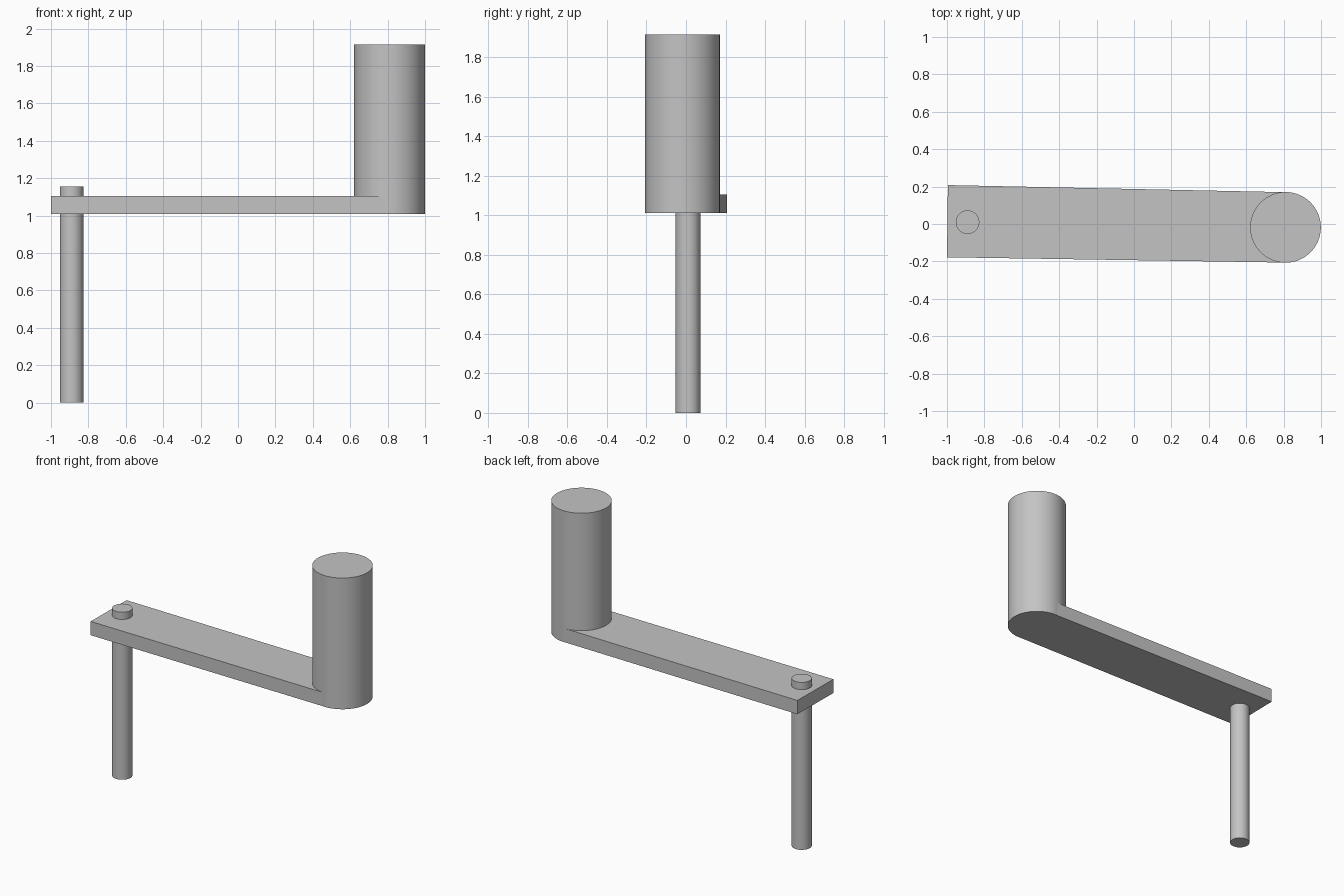
import bpy, bmesh, math

cube = bpy.data.objects.get("Cube")
if cube:
    bpy.data.objects.remove(cube, do_unlink=True)

grey = bpy.data.materials.new("plain grey")
grey.use_nodes = True
COLOUR = (0.55, 0.55, 0.55, 1)
grey.diffuse_color = COLOUR
grey.node_tree.nodes["Principled BSDF"].inputs["Base Color"].default_value = COLOUR


def prism(name, outline, bottom, top):
    """Extrude a flat outline from one height to another."""
    bm = bmesh.new()
    base = bm.faces.new([bm.verts.new((x, y, bottom)) for x, y in outline])
    extruded = bmesh.ops.extrude_face_region(bm, geom=[base], use_keep_orig=True)
    for v in extruded["geom"]:
        if isinstance(v, bmesh.types.BMVert):
            v.co.z = top
    bmesh.ops.recalc_face_normals(bm, faces=bm.faces)
    mesh = bpy.data.meshes.new(name)
    bm.to_mesh(mesh)
    bm.free()
    mesh.materials.append(grey)
    obj = bpy.data.objects.new(name, mesh)
    bpy.context.collection.objects.link(obj)
    bpy.ops.object.select_all(action="DESELECT")
    bpy.context.view_layer.objects.active = obj
    obj.select_set(True)
    bpy.ops.object.shade_smooth_by_angle(angle=math.radians(30))
    return obj


def arc(x, y, radius, start=0, sweep=360, steps=64):
    """Points along an arc, with angles in degrees."""
    count = steps if sweep == 360 else steps + 1
    angles = [math.radians(start + sweep * i / steps) for i in range(count)]
    return [(x + radius * math.cos(a), y + radius * math.sin(a)) for a in angles]


GRIP = (0.81, -0.018, 0.189)
PIN = (-0.89, 0.01, 0.063)

# Crank arm: slightly turned bar, its far end inside the grip
prism("arm", [(-1, -0.178), (0.807, -0.206), (0.813, 0.17), (-0.995, 0.208)], 1.01, 1.105)

# Upright grip, flush with the underside of the arm
prism("grip", arc(*GRIP), 1.01, 1.915)

# Long thin shaft passing through the arm
prism("shaft", arc(*PIN), 0, 1.155)
